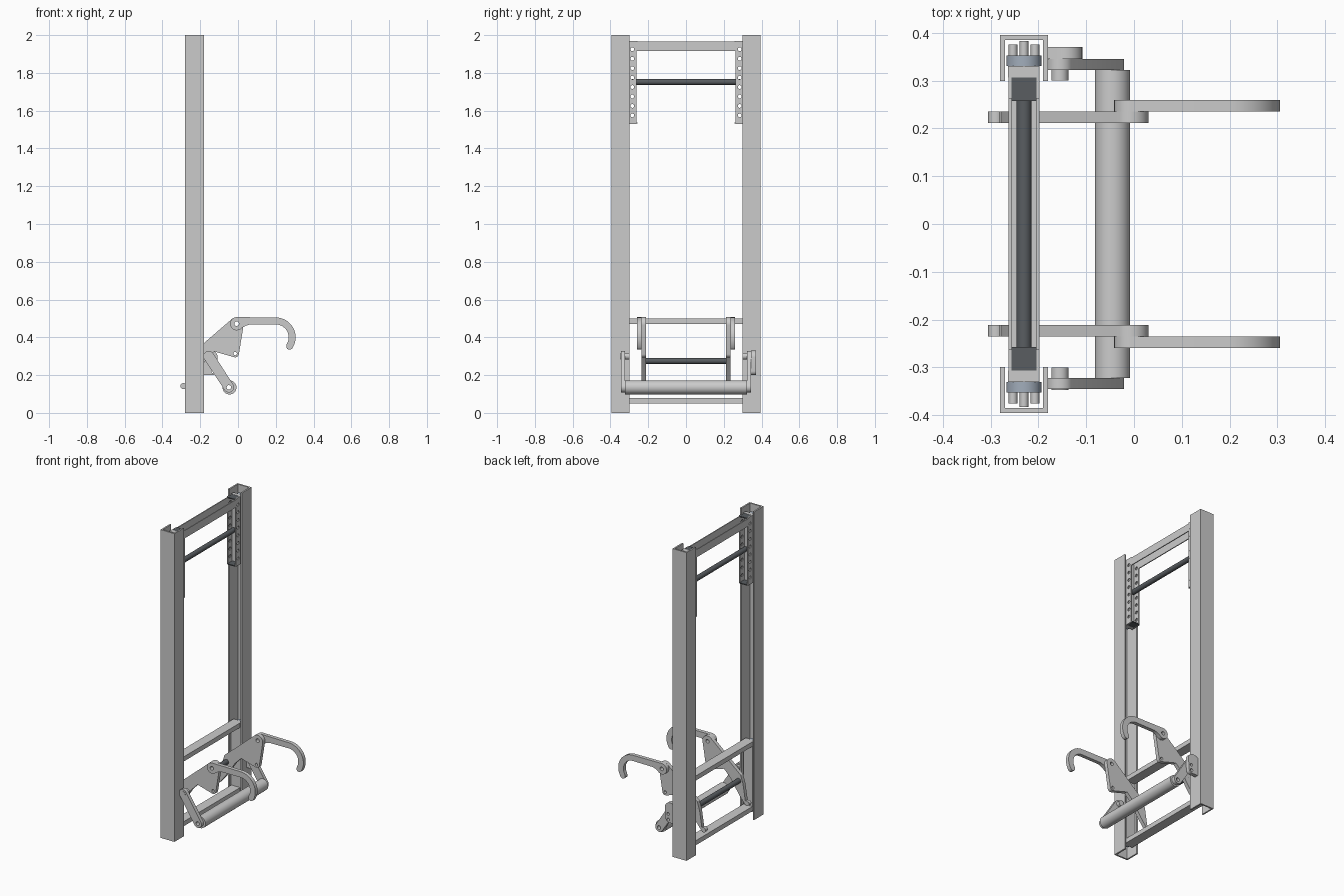
import bpy, bmesh
from math import sin, cos, radians, pi

if "Cube" in bpy.data.objects:
    bpy.data.objects.remove(bpy.data.objects["Cube"])

PX = -0.23  # centre of the posts along x


def material(name, color):
    m = bpy.data.materials.new(name)
    m.diffuse_color = color
    m.use_nodes = True
    m.node_tree.nodes["Principled BSDF"].inputs["Base Color"].default_value = m.diffuse_color
    return m


DARK = material("dark_steel", (0.10, 0.11, 0.12, 1))
BLUE = material("blue_steel", (0.36, 0.42, 0.50, 1))


def arc(cx, cz, r, a0, a1, n=16):
    return [(cx + r * cos(radians(a0 + (a1 - a0) * i / n)),
             cz + r * sin(radians(a0 + (a1 - a0) * i / n))) for i in range(n + 1)]


def circle(cx, cz, r, n=32):
    return arc(cx, cz, r, 0, 360, n)[:-1]


def hull(points):
    pts = sorted(set(points))

    def half(seq):
        out = []
        for p in seq:
            while len(out) > 1 and ((out[-1][0] - out[-2][0]) * (p[1] - out[-2][1])
                                    - (out[-1][1] - out[-2][1]) * (p[0] - out[-2][0])) <= 0:
                out.pop()
            out.append(p)
        return out[:-1]
    return half(pts) + half(pts[::-1])


def extrude(name, loops, a, b, axis="y", mat=None):
    """Fill an outline with holes and extrude it from a to b along an axis."""
    a, b = min(a, b), max(a, b)
    cu = bpy.data.curves.new(name, 'CURVE')
    cu.dimensions = '2D'
    cu.fill_mode = 'BOTH'
    cu.extrude = (b - a) / 2
    for loop in loops:
        sp = cu.splines.new('POLY')
        sp.points.add(len(loop) - 1)
        for p, co in zip(sp.points, loop):
            p.co = (co[0], co[1], 0, 1)
        sp.use_cyclic_u = True
    ob = bpy.data.objects.new(name, cu)
    bpy.context.collection.objects.link(ob)
    m = (a + b) / 2
    ob.location = {"x": (m, 0, 0), "y": (0, m, 0), "z": (0, 0, m)}[axis]
    ob.rotation_euler = {"x": (pi / 2, 0, pi / 2), "y": (pi / 2, 0, 0), "z": (0, 0, 0)}[axis]
    bpy.ops.object.select_all(action='DESELECT')
    bpy.context.view_layer.objects.active = ob
    ob.select_set(True)
    bpy.ops.object.convert(target='MESH')
    ob = bpy.context.object
    bm = bmesh.new()
    bm.from_mesh(ob.data)
    bmesh.ops.remove_doubles(bm, verts=bm.verts, dist=1e-5)
    bmesh.ops.recalc_face_normals(bm, faces=bm.faces)
    bm.to_mesh(ob.data)
    bm.free()
    bpy.ops.object.shade_smooth_by_angle(angle=radians(30))
    if mat:
        ob.data.materials.clear()
        ob.data.materials.append(mat)
    return ob


def box(name, x, y, z, mat=None):
    y = sorted(y)
    return extrude(name, [[(x[0], y[0]), (x[1], y[0]), (x[1], y[1]), (x[0], y[1])]],
                   z[0], z[1], "z", mat)


# Profiles shared by both sides
side_profile = (arc(-0.007, 0.470, 0.037, -10, 130)
                + [(-0.18, 0.37), (-0.245, 0.315), (-0.262, 0.26), (-0.278, 0.157)]
                + arc(-0.289, 0.142, 0.016, 60, 330)
                + [(-0.23, 0.19), (-0.17, 0.28), (-0.125, 0.325)]
                + arc(-0.015, 0.314, 0.02, 260, 350, 8))
hook_profile = (arc(-0.007, 0.472, 0.035, 90, 320)
                + [(0.042, 0.462), (0.06, 0.467)]
                + arc(0.2, 0.400, 0.068, 90, -32, 24)
                + arc(0.2725, 0.3525, 0.018, 180, 310, 6)[1:-1]
                + arc(0.2, 0.400, 0.105, -35, 90, 28))
arm_profile = hull(circle(-0.155, 0.300, 0.028) + circle(-0.048, 0.135, 0.027))

for s, side in ((-1, "right"), (1, "left")):
    # Upright channel, open towards the middle
    x0, x1, t, yo, yi = -0.28, -0.18, 0.01, 0.395, 0.299
    c = [(x0, yi), (x0, yo), (x1, yo), (x1, yi), (x1 - t, yi), (x1 - t, yo - t),
         (x0 + t, yo - t), (x0 + t, yi)]
    extrude(side + "_post", [[(x, s * y) for x, y in c]], 0, 2, "z")

    # Perforated rack
    rect = [(s * 0.262, 1.53), (s * 0.306, 1.53), (s * 0.306, 1.97), (s * 0.262, 1.97)]
    holes = [circle(s * 0.284, 1.575 + 0.05 * i, 0.010, 20) for i in range(8)]
    for fx, which in ((-0.262, "back"), (-0.204, "front")):
        extrude(f"{side}_rack_{which}", [rect] + holes, fx, fx + 0.006, "x")
    for z in (1.531, 1.963):
        box(side + "_rack_cap", (-0.256, -0.204), (s * 0.257, s * 0.306), (z, z + 0.006), DARK)

    # Roller carriages running in the channel
    for label, zs in (("upper", (1.53, 1.97)), ("lower", (0.05, 0.50))):
        box(f"{side}_{label}_carriage_plate", (-0.263, -0.198), (s * 0.306, s * 0.33), zs)
        for z in (zs[0] + 0.04, zs[1] - 0.04):
            extrude(f"{side}_{label}_roller", [circle(PX, z, 0.037)],
                    s * 0.33, s * 0.352, "y", BLUE)
            for dx in (-0.023, 0, 0.023):
                extrude(f"{side}_{label}_roller_bolt", [circle(PX + dx, z, 0.009, 16)],
                        s * 0.35, s * (0.383 if dx == 0 else 0.375), "y")

    # Side plate, hook and swing arm
    extrude(side + "_side_plate",
            [side_profile, circle(-0.007, 0.472, 0.012), circle(-0.015, 0.314, 0.009)],
            s * 0.211, s * 0.235)
    extrude(side + "_hook", [hook_profile, circle(-0.007, 0.472, 0.012)], s * 0.235, s * 0.259)
    extrude(side + "_swing_arm", [arm_profile, circle(-0.048, 0.135, 0.012)],
            s * 0.322, s * 0.345)
    extrude(side + "_arm_pivot", [circle(-0.155, 0.300, 0.018)], s * 0.30, s * 0.347)

# Pivot bracket on one side only
extrude("arm_bracket", [hull(circle(-0.144, 0.295, 0.036) + circle(-0.135, 0.222, 0.022)
                             + [(-0.18, 0.2), (-0.18, 0.32)]),
                        circle(-0.130, 0.255, 0.009, 20), circle(-0.132, 0.220, 0.009, 20)],
        0.345, 0.370)

# Cross members
for x in (-0.262, -0.204):
    box("top_crossbar", (x, x + 0.006), (-0.265, 0.265), (1.915, 1.965))
for z, label in ((0.05, "bottom"), (0.47, "middle")):
    box(label + "_crossbar", (-0.262, -0.199), (-0.306, 0.306), (z, z + 0.03))
extrude("upper_rod", [circle(PX, 1.752, 0.016)], -0.285, 0.285, "y", DARK)
extrude("lower_rod", [circle(PX, 0.275, 0.016)], -0.235, 0.235, "y", DARK)

# Round bar between the swing arms
extrude("push_tube", [circle(-0.045, 0.135, 0.037, 48), circle(-0.048, 0.135, 0.012)],
        -0.322, 0.322)
